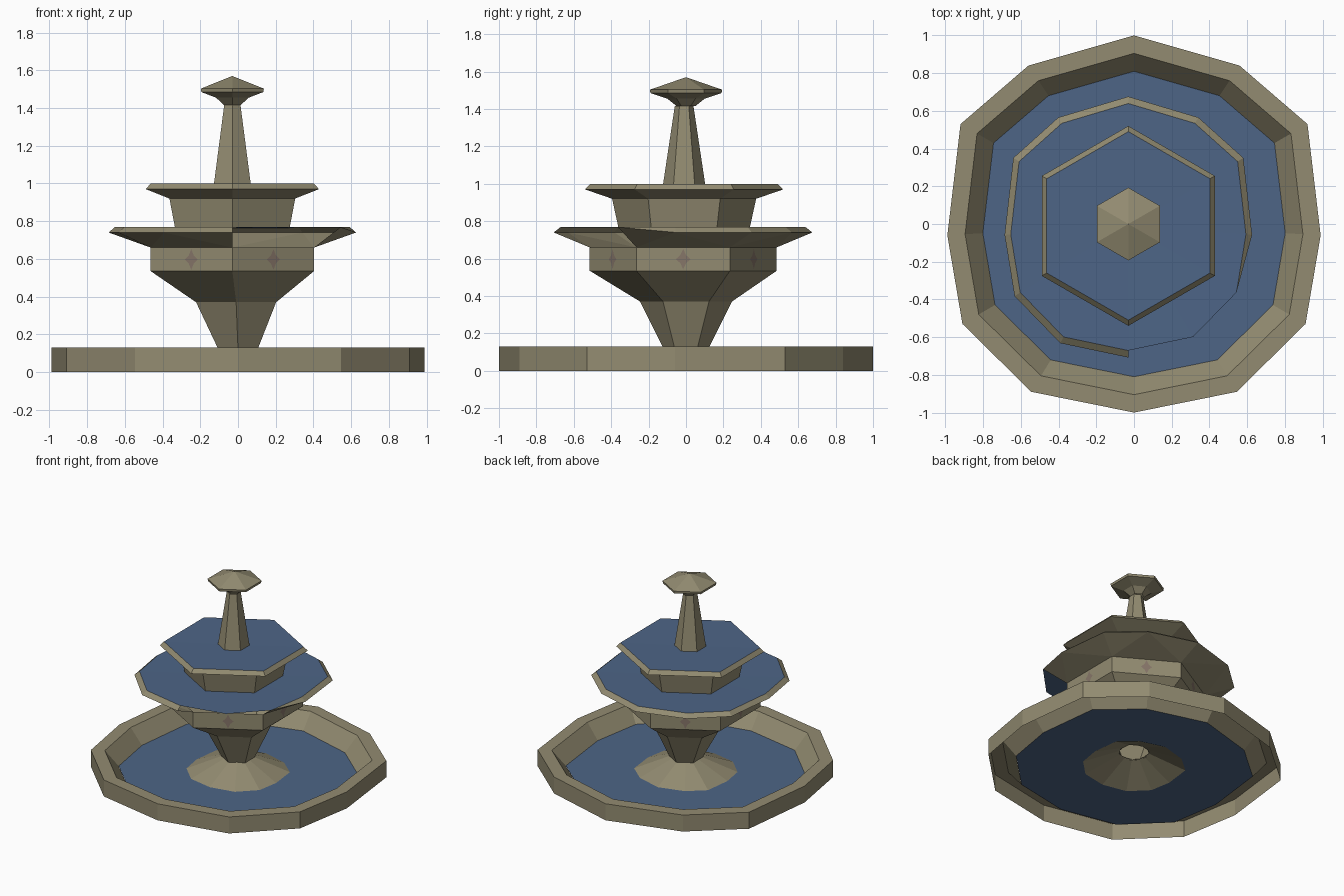
import bpy, bmesh, math
from mathutils import Vector

if "Cube" in bpy.data.objects:
    bpy.data.objects.remove(bpy.data.objects["Cube"])


def material(name, rgb):
    m = bpy.data.materials.new(name)
    m.diffuse_color = (*rgb, 1)
    m.use_nodes = True
    m.node_tree.nodes["Principled BSDF"].inputs["Base Color"].default_value = m.diffuse_color
    return m


STONE = material("stone", (0.29, 0.26, 0.165))
WATER = material("water", (0.075, 0.13, 0.24))
SPOUT = material("spout", (0.24, 0.18, 0.14))
CX, CY = -0.03, -0.01

# Slightly irregular twelve-sided outline, clockwise from the back (+y)
HALF = [(0, 1), (.56, .84), (.92, .53), (.99, -.06), (.91, -.53), (.545, -.89), (0, -1)]
OUTLINE = HALF + [(-x, y) for x, y in HALF[-2:0:-1]]


def twelve(sx, sy, z, cx=0, cy=0):
    return [(cx + x * sx, cy + y * sy, z) for x, y in OUTLINE]


def hexa(r, z, cx=CX, cy=CY):
    return [(cx + r * math.sin(i * math.pi / 3), cy + r * math.cos(i * math.pi / 3), z)
            for i in range(6)]


def build(name, verts, faces, mat):
    me = bpy.data.meshes.new(name)
    me.from_pydata(verts, [], faces)
    bm = bmesh.new()
    bm.from_mesh(me)
    bmesh.ops.recalc_face_normals(bm, faces=bm.faces)
    bm.to_mesh(me)
    bm.free()
    me.materials.append(mat)
    ob = bpy.data.objects.new(name, me)
    bpy.context.collection.objects.link(ob)
    return ob


def loft(name, rings, mat=STONE, apex=None):
    n = len(rings[0])
    verts = [p for r in rings for p in r]
    faces = [(k * n + i, k * n + (i + 1) % n, (k + 1) * n + (i + 1) % n, (k + 1) * n + i)
             for k in range(len(rings) - 1) for i in range(n)]
    if apex:
        verts.append(apex)
        last = (len(rings) - 1) * n
        faces += [(last + i, last + (i + 1) % n, len(verts) - 1) for i in range(n)]
    return build(name, verts, faces, mat)


# Ground basin, open underneath, with water around a central mound
loft("basin", [twelve(1, 1, 0), twelve(1, 1, .13), twelve(.905, .905, .13),
               twelve(.81, .81, .01)])
loft("basin_water", [twelve(.81, .81, .012), twelve(.35, .35, .012)], WATER)
loft("basin_mound", [twelve(.35, .35, .012), twelve(.1, .1, .125)])

# Hexagonal stem flaring into the spout band
loft("stem", [hexa(.12, .12, 0, 0), hexa(.245, .37, -.01, 0),
              hexa(.5, .535, CX, -.015), hexa(.5, .66, CX, -.015)])

# Four-pointed spout star on each face of the band
verts, faces = [], []
for i in range(6):
    a = (i + .5) * math.pi / 3
    out = Vector((math.sin(a), math.cos(a), 0))
    side = Vector((math.cos(a), -math.sin(a), 0))
    c = Vector((CX, -.015, .597)) + out * (.5 * math.cos(math.pi / 6) + .003)
    b = len(verts)
    for k in range(8):
        t = k * math.pi / 4
        s = (.04, .055) if k % 2 == 0 else (.022, .03)
        verts.append(c + side * s[0] * math.cos(t) + Vector((0, 0, s[1] * math.sin(t))))
    faces.append(tuple(range(b, b + 8)))
build("spout_stars", verts, faces, SPOUT)

# Lower bowl: hexagon widening to twelve sides, broken open at the front right
outer = twelve(.663, .692, .74, CX, -.016)
inner = twelve(.63, .655, .768, CX, -.016)
outer[4] = inner[4]
verts = hexa(.5, .66, CX, -.015) + outer + inner
faces = []
for j in range(6):
    if j == 2:
        continue
    h0, h1 = j, (j + 1) % 6
    o = [6 + (2 * j + k) % 12 for k in range(3)]
    faces += [(h0, o[0], o[1]), (h0, o[1], h1), (h1, o[1], o[2])]
    for a, b in ((o[0], o[1]), (o[1], o[2])):
        if b == 10:
            faces.append((a, b, a + 12))
        elif a == 10:
            faces.append((a, b, b + 12))
        else:
            faces.append((a, b, b + 12, a + 12))
build("lower_bowl", verts, faces, STONE)
loft("lower_bowl_water", [inner], WATER, (CX, CY, .762))

# Upper drum and hexagonal bowl
loft("upper_bowl", [hexa(.35, .76), hexa(.385, .92), hexa(.53, .97), hexa(.5, 1.0)])
loft("upper_bowl_water", [hexa(.5, 1.0)], WATER, (CX, CY, .995))

# Spire and capped finial
loft("spire", [hexa(.113, .995), hexa(.05, 1.415)])
loft("finial", [hexa(.05, 1.415, CX, 0), hexa(.1, 1.455, CX, 0), hexa(.19, 1.485, CX, 0),
                hexa(.193, 1.503, CX, 0)], STONE, (CX, 0, 1.57))
